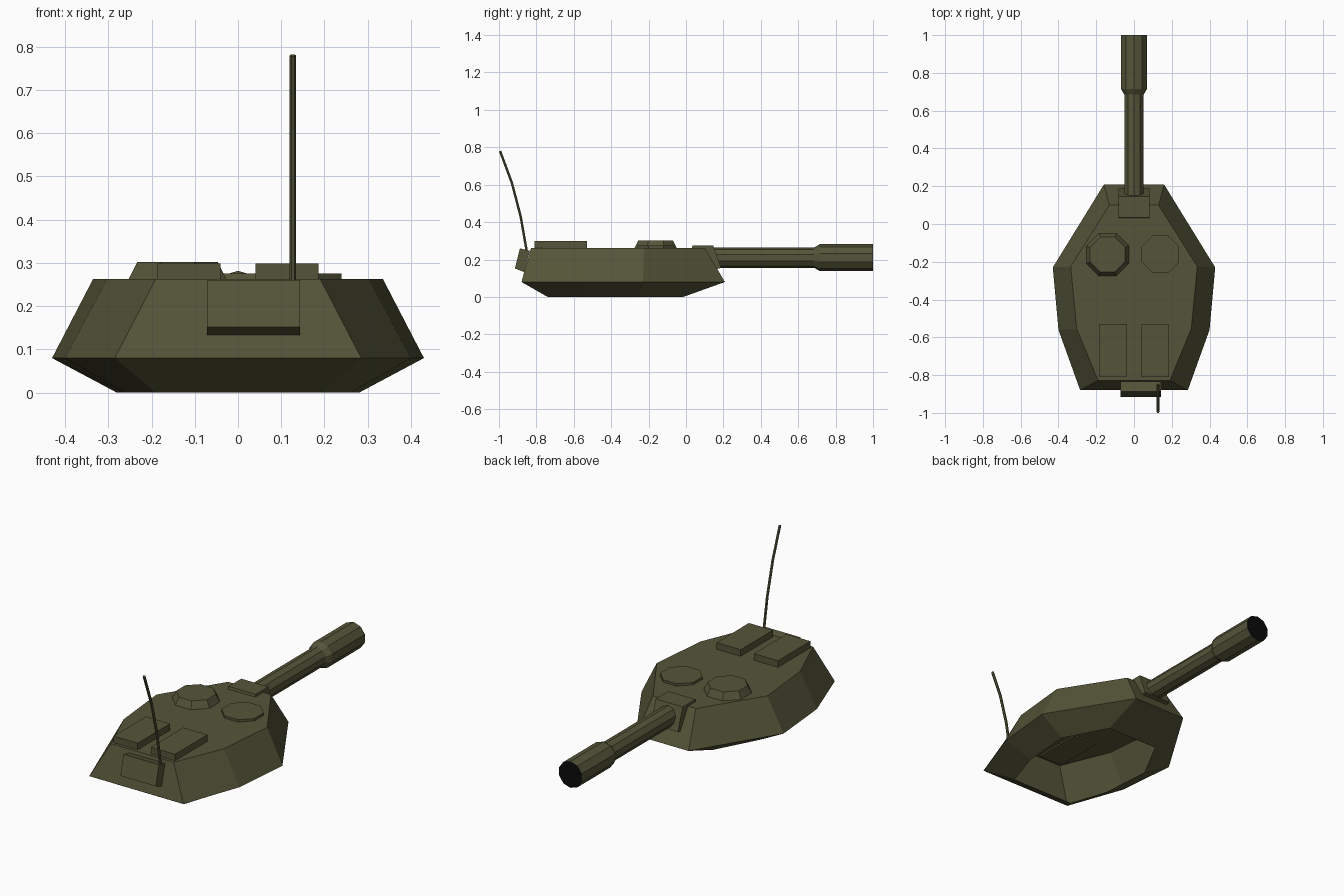
import bpy, bmesh, math
from mathutils import Vector

if "Cube" in bpy.data.objects:
    bpy.data.objects.remove(bpy.data.objects["Cube"])


def material(name, rgb):
    m = bpy.data.materials.new(name)
    m.diffuse_color = (*rgb, 1)
    m.use_nodes = True
    m.node_tree.nodes["Principled BSDF"].inputs["Base Color"].default_value = m.diffuse_color
    return m


OLIVE = material("olive_paint", (0.09, 0.09, 0.041))
BLACK = material("bore_black", (0.003, 0.003, 0.0035))


def loft(name, rings, cap_start=True, cap_end=True):
    """Skin a list of equal-length point rings into one flat-shaded object."""
    bm = bmesh.new()
    loops = [[bm.verts.new(p) for p in r] for r in rings]
    n = len(rings[0])
    for a, b in zip(loops, loops[1:]):
        for i in range(n):
            bm.faces.new((a[i], a[(i + 1) % n], b[(i + 1) % n], b[i]))
    if cap_start:
        bm.faces.new(loops[0][::-1])
    if cap_end:
        bm.faces.new(loops[-1])
    bmesh.ops.recalc_face_normals(bm, faces=bm.faces)
    me = bpy.data.meshes.new(name)
    bm.to_mesh(me)
    bm.free()
    me.materials.append(OLIVE)
    ob = bpy.data.objects.new(name, me)
    bpy.context.collection.objects.link(ob)
    return ob


def mirrored(half, z):
    return [(x, y, z) for x, y in half] + [(-x, y, z) for x, y in reversed(half)]


def side_prism(name, profile, x0, x1):
    """Extrude a (y, z) profile along x."""
    return loft(name, [[(x, y, z) for y, z in profile] for x in (x0, x1)])


def octagon(cx, cy, apothem, z):
    r = apothem / math.cos(math.pi / 8)
    return [(cx + r * math.cos((i + .5) * math.pi / 4),
             cy + r * math.sin((i + .5) * math.pi / 4), z) for i in range(8)]


# Turret shell, open underneath
ROOF = 0.263
loft("turret_shell", [
    mirrored([(0.155, -0.015), (0.28, -0.25), (0.26, -0.53), (0.19, -0.74)], 0),
    mirrored([(0.16, 0.208), (0.43, -0.23), (0.40, -0.56), (0.285, -0.88)], 0.08),
    mirrored([(0.13, 0.10), (0.335, -0.225), (0.303, -0.555), (0.19, -0.828)], ROOF),
], cap_start=False)

# Commander cupola and loader hatch
loft("cupola", [octagon(-0.14, -0.162, 0.114, ROOF - 0.003),
                octagon(-0.14, -0.162, 0.093, 0.302)])
loft("round_hatch", [octagon(0.14, -0.16, 0.099, ROOF - 0.003),
                     octagon(0.14, -0.16, 0.099, 0.276)])

# Rear deck boxes
for side, label in ((-1, "left"), (1, "right")):
    side_prism("deck_box_" + label,
               [(-0.81, 0.255), (-0.53, 0.255), (-0.53, 0.299), (-0.81, 0.299)],
               side * 0.04, side * 0.186)

# Stowage box leaning on the rear plate
side_prism("rear_box", [(-0.915, 0.152), (-0.888, 0.26), (-0.835, 0.247), (-0.865, 0.133)],
           -0.072, 0.143)

# Gun mantlet
side_prism("mantlet", [(0.03, 0.258), (0.035, 0.276), (0.145, 0.276), (0.188, 0.155),
                       (0.15, 0.145), (0.08, 0.20)], -0.082, 0.082)

# Ten-sided barrel with thicker muzzle and a black end
def barrel_ring(y, r):
    return [(r * math.sin(i * math.pi / 5), y, 0.21 + r * math.cos(i * math.pi / 5))
            for i in range(10)]


gun = loft("gun_barrel", [barrel_ring(y, r) for y, r in
                          ((0.08, 0.054), (0.685, 0.054), (0.715, 0.072), (1.0, 0.072))])
gun.data.materials.append(BLACK)
for f in gun.data.polygons:
    if f.normal.y > 0.9 and f.center.y > 0.99:
        f.material_index = 1

# Bent whip antenna
path = [(-0.85, 0.235), (-0.884, 0.43), (-0.931, 0.61), (-0.994, 0.78)]
rings = []
for i, (y, z) in enumerate(path):
    a, b = path[max(i - 1, 0)], path[min(i + 1, 3)]
    t = Vector((0, b[0] - a[0], b[1] - a[1])).normalized()
    side = t.cross(Vector((1, 0, 0)))
    rings.append([Vector((0.127, y, z)) + 0.0075 * (
        Vector((1, 0, 0)) * math.cos(k * math.pi / 3) + side * math.sin(k * math.pi / 3))
        for k in range(6)])
loft("antenna", rings)
